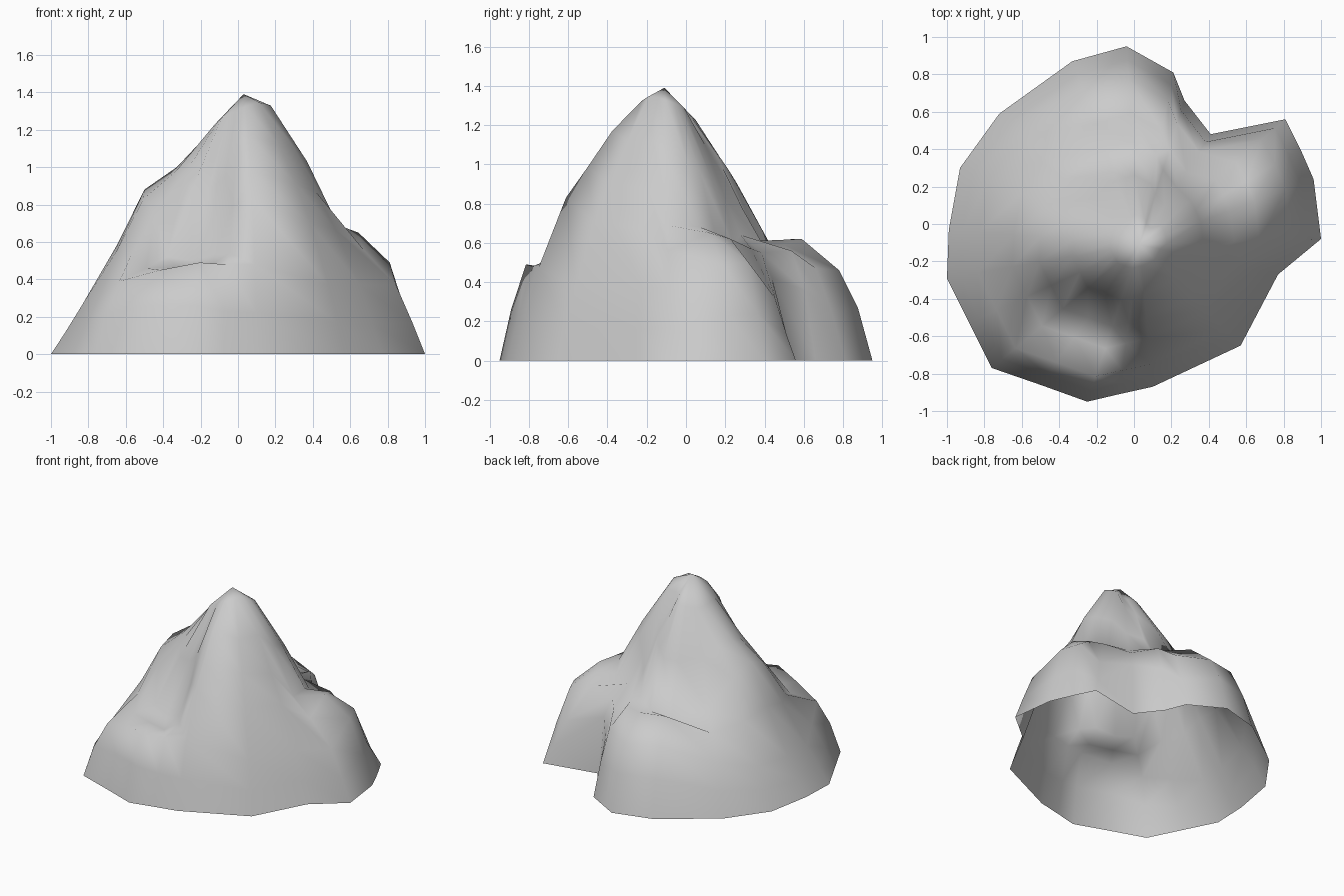
import bpy, bmesh, math

# Summit and the positions (fraction from summit to base) where each spur is measured
PEAK = (0.03, -0.11, 1.39)
CROWN = 0.15
STEPS = (0.35, 0.52, 0.66, 0.84, 0.93)

# Spurs, counter-clockwise: base x, base y, then heights from the crown outwards
SPURS = [
    # right-hand shoulder
    (1.00, -0.08, 1.03, .69, .56, .37, .17),
    (0.96, 0.24, 1.00, .68, .65, .49, .23),
    (0.89, 0.40, 0.97, .62, .62, .50, .24),
    (0.81, 0.56, 0.94, .59, .57, .32, .13),
    # gully, then the back knoll
    (0.41, 0.48, 1.10, .83, .64, .55, .42),
    (0.27, 0.66, 1.04, .77, .58, .56, .36),
    (0.21, 0.81, 0.98, .61, .59, .47, .24),
    (-0.04, 0.95, 0.90, .57, .62, .46, .27),
    (-0.33, 0.87, 0.89, .54, .62, .48, .27),
    (-0.72, 0.59, 0.92, .60, .49, .35, .18),
    # left slope and its shoulder
    (-0.93, 0.30, 0.98, .81, .55, .28, .14),
    (-0.99, -0.03, 1.00, .88, .59, .26, .11),
    (-1.00, -0.29, 0.98, .83, .55, .26, .11),
    (-0.88, -0.53, 0.96, .75, .53, .32, .15),
    # front ledge below a cliff
    (-0.76, -0.77, 0.88, .52, .46, .39, .22),
    (-0.50, -0.86, 0.88, .50, .46, .45, .26),
    (-0.25, -0.95, 0.95, .54, .47, .49, .26),
    # front ridge and right face
    (-0.08, -0.91, 1.12, .80, .54, .48, .23),
    (0.10, -0.87, 1.17, .98, .83, .48, .22),
    (0.57, -0.65, 1.12, .91, .70, .37, .17),
    (0.77, -0.27, 1.12, .87, .67, .37, .16),
]

bm = bmesh.new()
top = bm.verts.new(PEAK)
rows = []
for bx, by, *heights in SPURS:
    dx, dy = bx - PEAK[0], by - PEAK[1]
    r = math.hypot(dx, dy)
    crown_z = 1.275 + 0.055 * dx / r - 0.045 * dy / r   # crown leans to front right
    zs = [crown_z] + heights + [0.0]
    rows.append([bm.verts.new((PEAK[0] + dx * f, PEAK[1] + dy * f, z))
                 for f, z in zip((CROWN,) + STEPS + (1.0,), zs)])

# Skin neighbouring spurs; the underside stays open
for i, a in enumerate(rows):
    b = rows[(i + 1) % len(rows)]
    bm.faces.new((top, a[0], b[0]))
    for k in range(len(a) - 1):
        bm.faces.new((a[k], a[k + 1], b[k + 1], b[k]))
for face in bm.faces:
    face.smooth = True

mesh = bpy.data.meshes.new("mountain")
bm.to_mesh(mesh)
bm.free()
bpy.context.collection.objects.link(bpy.data.objects.new("mountain", mesh))
